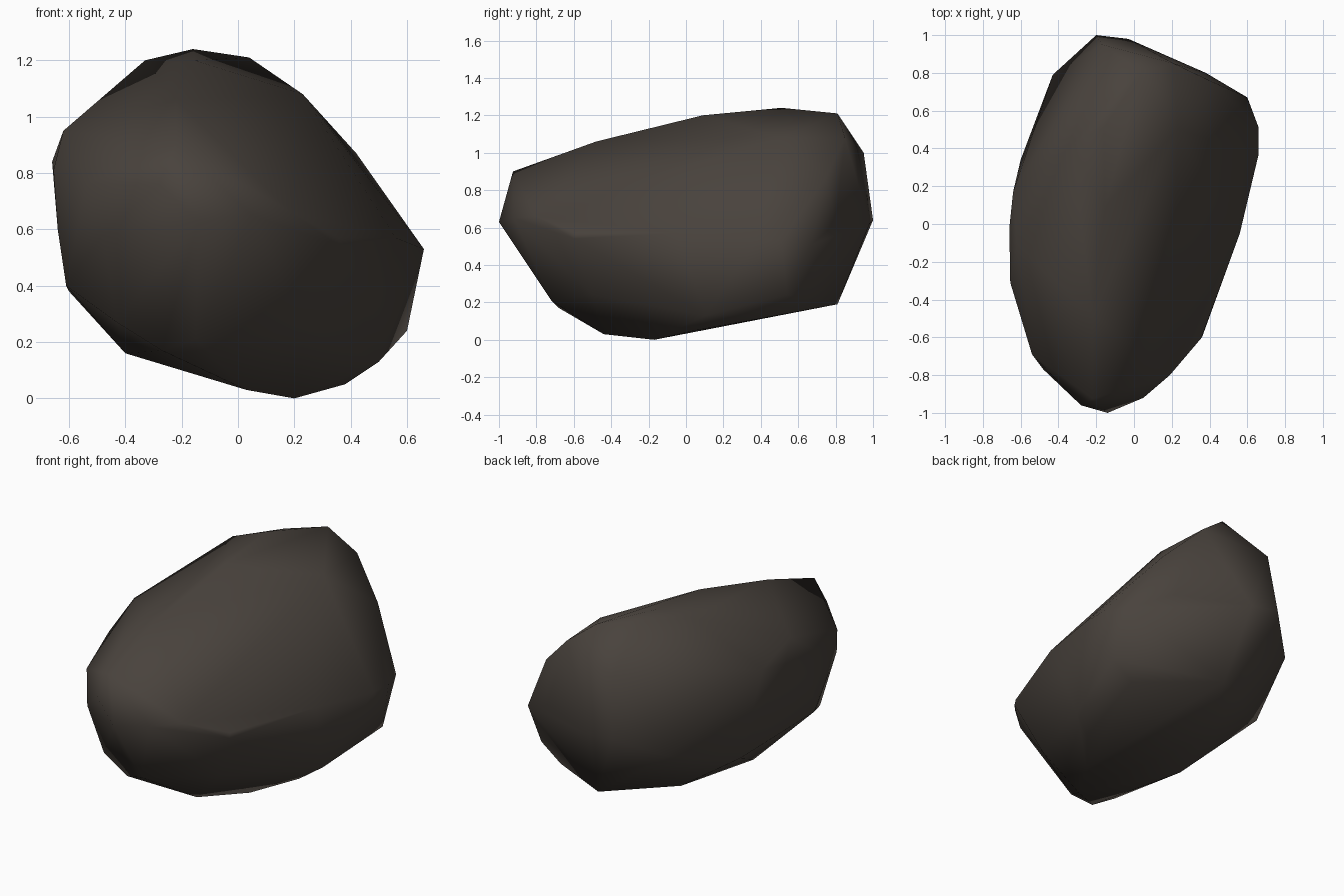
import bpy, bmesh

# Corner points of the boulder, the hull wraps them into facets
CORNERS = [
    # crown
    (-.16, .51, 1.24), (-.14, .65, 1.21), (.04, .81, 1.21), (-.33, .42, 1.20),
    (-.155, .09, 1.20), (.23, .50, 1.08), (-.22, -.48, 1.06), (.21, .85, 1.08),
    (.42, .75, .87),
    # front nose
    (-.22, -.925, .90), (-.28, -.96, .76), (-.14, -1.0, .63), (.05, -.92, .65),
    (.19, -.80, .66), (.36, -.59, .57), (.36, -.60, .54),
    # left side
    (-.62, -.117, .95), (-.66, -.02, .84), (-.655, -.31, .81), (-.54, -.69, .76),
    (-.48, -.77, .58), (-.64, .17, .87), (-.64, -.30, .60), (-.60, .34, .38),
    (-.61, -.37, .40),
    # back
    (-.17, .95, 1.0), (-.20, 1.0, .64), (-.03, .98, .62), (-.43, .79, .52),
    (.38, .80, .62),
    # right side
    (.60, .67, .51), (.66, .51, .53), (.66, .37, .53), (.56, -.05, .57),
    (.60, .54, .24),
    # underside
    (.47, .54, .14), (.50, .105, .13), (.38, .05, .05), (.20, -.17, 0),
    (.03, -.44, .03), (.24, -.50, .24), (-.27, -.68, .17), (-.15, -.72, .21),
    (-.43, -.68, .27), (-.40, -.08, .16), (-.22, .36, .12), (.026, .81, .19),
]

bm = bmesh.new()
for co in CORNERS:
    bm.verts.new(co)
bmesh.ops.convex_hull(bm, input=bm.verts[:])
bmesh.ops.delete(bm, geom=[v for v in bm.verts if not v.link_faces], context='VERTS')
bmesh.ops.recalc_face_normals(bm, faces=bm.faces[:])
for f in bm.faces:
    f.smooth = True

mesh = bpy.data.meshes.new("boulder")
bm.to_mesh(mesh)
bm.free()

# Dark brown-grey stone
stone = bpy.data.materials.new("dark stone")
stone.diffuse_color = (.066, .055, .046, 1)
mesh.materials.append(stone)

boulder = bpy.data.objects.new("boulder", mesh)
bpy.context.collection.objects.link(boulder)
